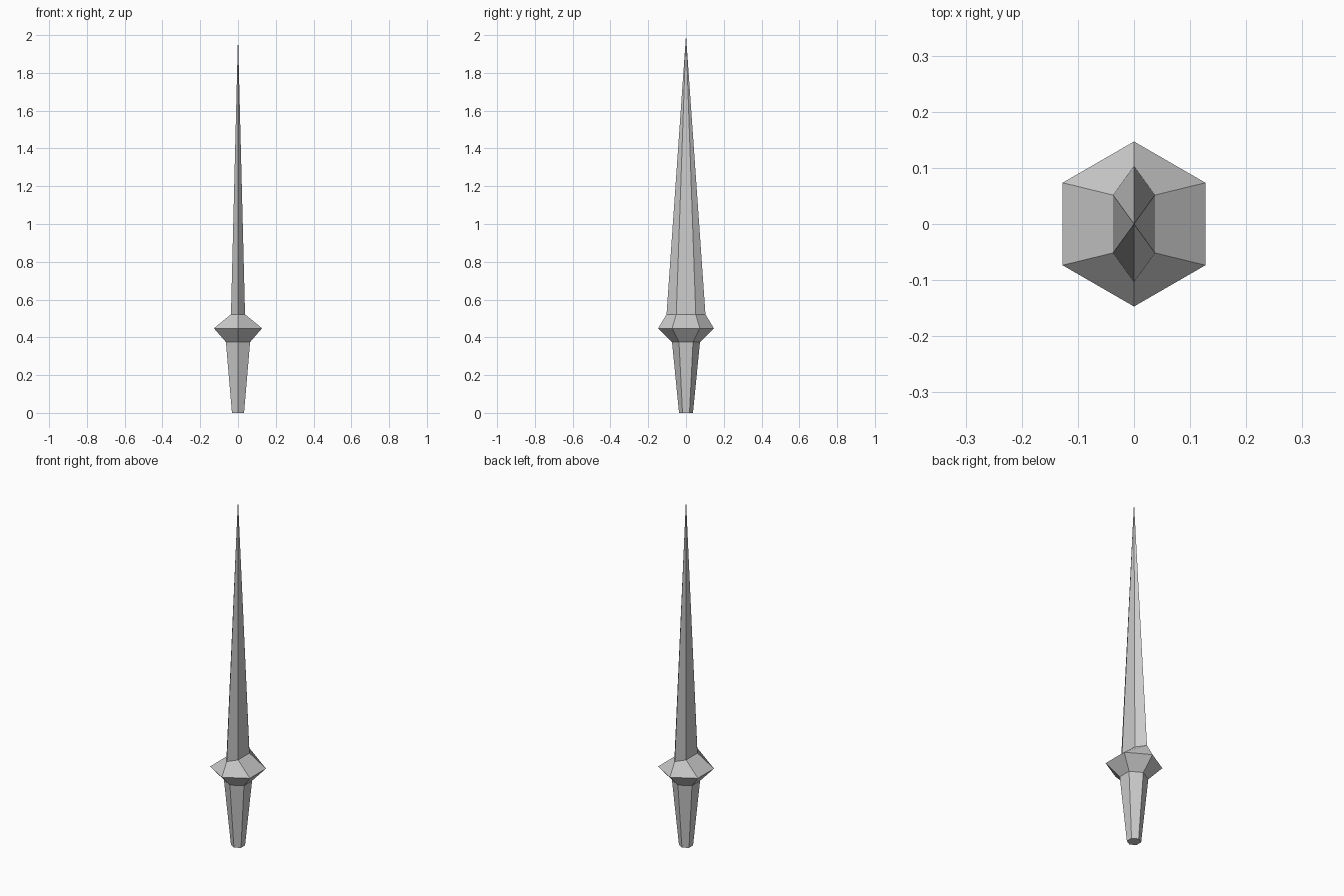
import bpy, bmesh
from math import sin, cos, pi

if "Cube" in bpy.data.objects:
    bpy.data.objects.remove(bpy.data.objects["Cube"])

SIDES = 6


def loft(name, rings, apex=None, cap_bottom=False):
    """Hexagonal loft through rings of (z, x radius, y radius), optionally closed to a point."""
    bm = bmesh.new()
    loops = []
    for z, rx, ry in rings:
        angles = [pi / 2 + 2 * pi * i / SIDES for i in range(SIDES)]
        loops.append([bm.verts.new((rx * cos(a), ry * sin(a), z)) for a in angles])
    for low, high in zip(loops, loops[1:]):
        for i in range(SIDES):
            j = (i + 1) % SIDES
            bm.faces.new((low[i], low[j], high[j], high[i]))
    if apex is not None:
        tip = bm.verts.new((0, 0, apex))
        for i in range(SIDES):
            bm.faces.new((loops[-1][i], loops[-1][(i + 1) % SIDES], tip))
    if cap_bottom:
        bm.faces.new(loops[0][::-1])
    mesh = bpy.data.meshes.new(name)
    bm.to_mesh(mesh)
    bm.free()
    obj = bpy.data.objects.new(name, mesh)
    bpy.context.collection.objects.link(obj)
    return obj


# Rings shared between neighbouring parts: (z, x radius, y radius)
handle_base = (0.0, 0.037, 0.037)
handle_top = (0.375, 0.074, 0.074)
guard_rim = (0.448, 0.147, 0.147)
blade_base = (0.522, 0.043, 0.103)

# Tapered grip
loft("handle", [handle_base, handle_top], cap_bottom=True)
# Flared collar between grip and blade
loft("guard", [handle_top, guard_rim, blade_base])
# Flattened spike
loft("blade", [blade_base], apex=2.0)
